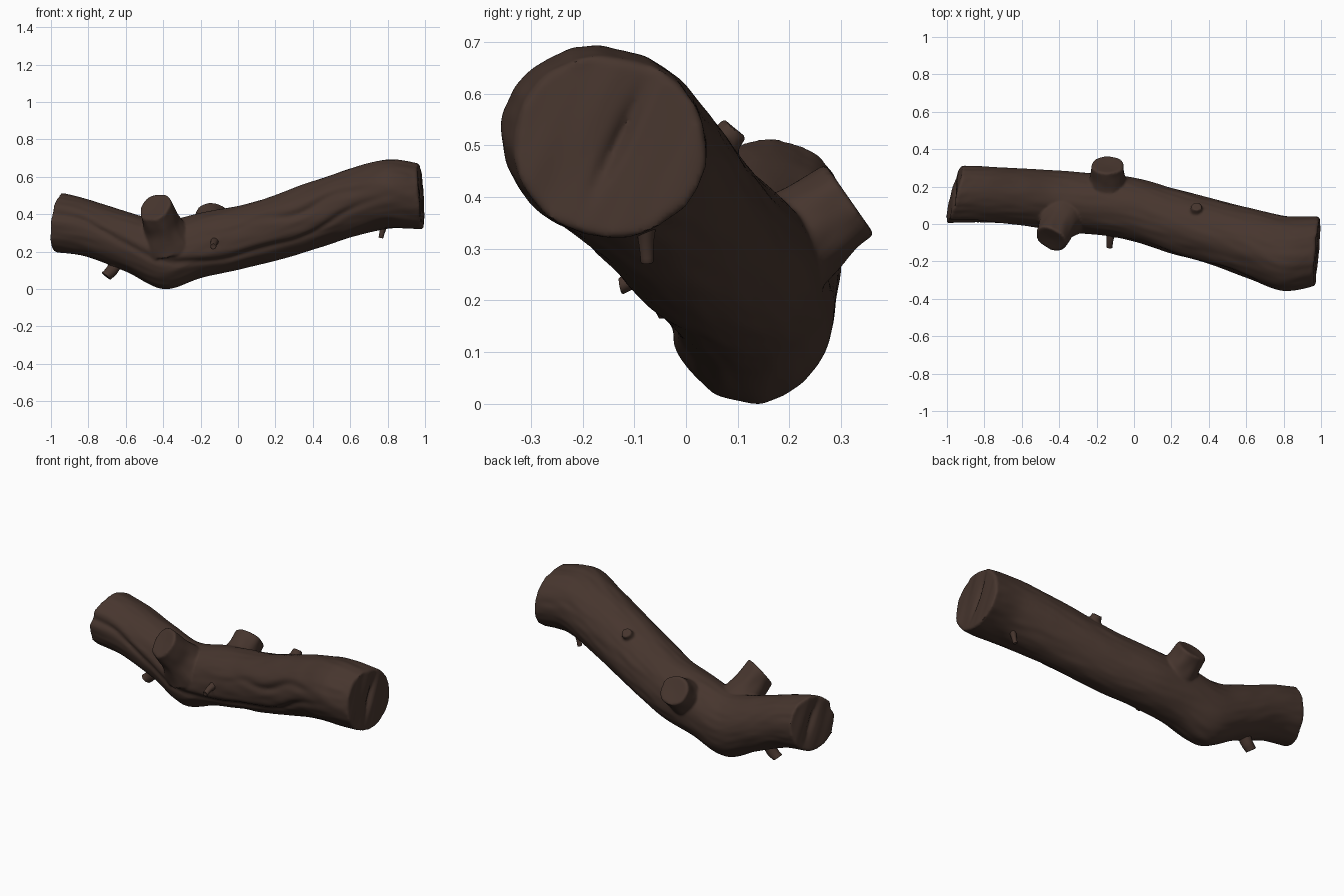
import bpy, bmesh, math
from mathutils import Vector, noise

cube = bpy.data.objects.get("Cube")
if cube:
    bpy.data.objects.remove(cube)

bark = bpy.data.materials.new("dark_brown_bark")
bark.use_nodes = True
color = (0.062, 0.036, 0.027, 1)
bark.diffuse_color = color
bsdf = bark.node_tree.nodes["Principled BSDF"]
bsdf.inputs["Base Color"].default_value = color
bsdf.inputs["Roughness"].default_value = 0.9

# Trunk stations: x, centre y, centre z, half width, half height
STATIONS = [
    (-0.96, .16, .355, .152, .157), (-.8, .157, .325, .15, .152),
    (-.6, .146, .253, .151, .16), (-.4, .126, .184, .16, .182),
    (-.2, .107, .232, .162, .174), (0, .078, .274, .17, .17),
    (.2, .018, .327, .175, .175), (.4, -.037, .392, .174, .181),
    (.6, -.097, .458, .185, .183), (.8, -.158, .508, .2, .183),
    (.975, -.147, .497, .187, .175)]
SIDES = 90


def spline(t):
    """Smooth curve through the stations, t from 0 to 1."""
    last = len(STATIONS) - 1
    i = min(int(t * last), last - 1)
    f = t * last - i
    a, b, c, d = (Vector(STATIONS[max(0, min(last, k))]) for k in range(i - 1, i + 3))
    return (b * 2 + (c - a) * f + (a * 2 - b * 5 + c * 4 - d) * f ** 2
            + (b * 3 - a - c * 3 + d) * f ** 3) / 2


def bump(d, width):
    return math.exp(-(d / width) ** 2)


def relief(x, a):
    """Bark relief at angle a, where 0 is the front and +90 degrees the top."""
    p = Vector((x * 2.2, math.cos(a) * 1.6, math.sin(a) * 1.6))
    r = .02 * noise.noise(p * 1.3) + .022 * noise.noise(p * 3.5)
    # the slanting middle is longer across one diagonal
    r += .07 * bump(x - .35, .5) * math.sin(2 * a)
    a = (a + math.pi) % math.tau - math.pi
    # long furrow down the front, with a raised lip above it
    furrow = .45 - 1.1 * bump(x - .1, .75) + .07 * math.sin(x * 13)
    fade = 1 - bump(x - 1, .4)
    r += fade * (.035 * bump(a - furrow - .25, .2) - .08 * bump(a - furrow, .11))
    # second fold high on the front of the right half
    fold = .3 + .1 * math.sin(x * 15)
    r += bump(x - .36, .3) * (.04 * bump(a - fold - .25, .2) - .075 * bump(a - fold, .12))
    return r


def loft(name, rings):
    """Skin equal rings of points and close both ends."""
    bm = bmesh.new()
    loops = [[bm.verts.new(p) for p in ring] for ring in rings]
    for lo, hi in zip(loops, loops[1:]):
        n = len(lo)
        for i in range(n):
            j = (i + 1) % n
            bm.faces.new((lo[i], lo[j], hi[j], hi[i]))
    bm.faces.new(loops[0])
    bm.faces.new(loops[-1])
    bmesh.ops.recalc_face_normals(bm, faces=bm.faces)
    mesh = bpy.data.meshes.new(name)
    bm.to_mesh(mesh)
    bm.free()
    obj = bpy.data.objects.new(name, mesh)
    bpy.context.collection.objects.link(obj)
    mesh.materials.append(bark)
    return obj


def select(objects):
    bpy.ops.object.select_all(action='DESELECT')
    for obj in objects:
        obj.select_set(True)
    bpy.context.view_layer.objects.active = objects[0]


def trunk_ring(t, raggedness):
    x, cy, cz, ry, rz = spline(t)
    ring = []
    for i in range(SIDES):
        a = math.tau * i / SIDES
        s = 1 + relief(x, a)
        dy, dz = -math.cos(a) * ry * s, math.sin(a) * rz * s
        # slant the rings towards the sawn ends
        w = max(0, (abs(x) - .6) / .38)
        lean = (.28 * dy + .12 * dz) if x < 0 else (.08 * dy - .06 * dz)
        ragged = raggedness * noise.noise(Vector((dy, dz, x)) * 25) * w ** 4
        ring.append(Vector((x + lean * w + ragged, cy + dy, cz + dz)))
    return ring


def sawn_face(rim, side, crack_angle):
    """Concentric rings that fill an end, split by a crack and rough grain."""
    centre = sum(rim, Vector()) / len(rim)
    rings = []
    for k in range(1, 19):
        ring = []
        for p in rim:
            q = centre.lerp(p, max(.01, 1 - k / 18))
            d = q - centre
            across = d.y * math.cos(crack_angle) + d.z * math.sin(crack_angle)
            along = d.z * math.cos(crack_angle) - d.y * math.sin(crack_angle)
            depth = .025 * bump(across - .01, .016) * bump(along - .02, .1)
            depth += .006 * noise.noise(Vector((across * 18, along * 4, side)))
            ring.append(q - Vector((side * (depth - .004), 0, 0)))
        rings.append(ring)
    return rings


STEPS = 130
body = [trunk_ring(i / STEPS, .012) for i in range(STEPS + 1)]
left_end = sawn_face(trunk_ring(1, 0), 1, -.45)
right_end = sawn_face(trunk_ring(0, 0), -1, .5)
trunk = loft("trunk", right_end[::-1] + body + left_end)


def stub(name, base, tip, radius, flare, sides=32, bend=0.0, facing=None):
    """Broken branch: flared foot, slight bend and a flat, rough tip."""
    base, tip = Vector(base), Vector(tip)
    axis = tip - base
    turn = axis.to_track_quat('Z', 'Y')
    end_turn = Vector(facing).to_track_quat('Z', 'Y') if facing else turn
    rings = []
    profile = [(i / 14, 1) for i in range(15)] + [(1.02, .9), (1.01, .5), (1, .02)]
    for t, scale in profile:
        rot = turn.slerp(end_turn, min(t, 1) ** 2)
        centre = base + axis * t + Vector((0, 0, bend * math.sin(math.pi * min(t, 1))))
        r = radius * scale * (1 + flare * max(0, 1 - t) ** 2)
        ring = []
        for i in range(sides):
            a = math.tau * i / sides
            p = Vector((math.cos(a), math.sin(a), t * 1.5))
            wobble = 1 + .1 * noise.noise(p * 1.7 + base * 9)
            ring.append(centre + rot @ Vector((p.x, p.y, 0)) * r * wobble)
        rings.append(ring)
    return loft(name, rings)


# Thick sawn branches and knots that grow out of the trunk
grown = [
    stub("front_branch_stub", (-.375, .06, .25), (-.442, -.08, .436), .09, .6,
         facing=(-.4, -.7, .6)),
    stub("back_branch_stub", (-.135, .13, .255), (-.14, .314, .393), .086, .6,
         facing=(0, .82, .57)),
    stub("upper_knot", (.335, .03, .455), (.335, .094, .532), .03, 1.2, 20),
    stub("front_knot", (-.11, .04, .25), (-.11, -.068, .24), .028, .9, 16),
    stub("lower_left_knot", (-.64, .14, .19), (-.665, .135, .115), .03, 1, 16)]

# Fuse them with the trunk and soften the joints
select([trunk] + grown)
bpy.ops.object.join()
remesh = trunk.modifiers.new("fuse", 'REMESH')
remesh.mode = 'VOXEL'
remesh.voxel_size = .0075
soften = trunk.modifiers.new("soften", 'SMOOTH')
soften.factor = .5
soften.iterations = 4
for modifier in (remesh.name, soften.name):
    bpy.ops.object.modifier_apply(modifier=modifier)

# Small twigs
twigs = [
    stub("front_twig", (-.12, -.01, .25), (-.132, -.125, .228), .016, 1.4, 14, .012),
    stub("lower_left_twig", (-.65, .14, .14), (-.705, .13, .07), .03, .2, 16, -.01),
    stub("lower_right_twig", (.79, -.08, .39), (.765, -.075, .275), .013, 1.6, 14)]

select([trunk] + twigs)
bpy.ops.object.shade_smooth_by_angle(angle=math.radians(42))
